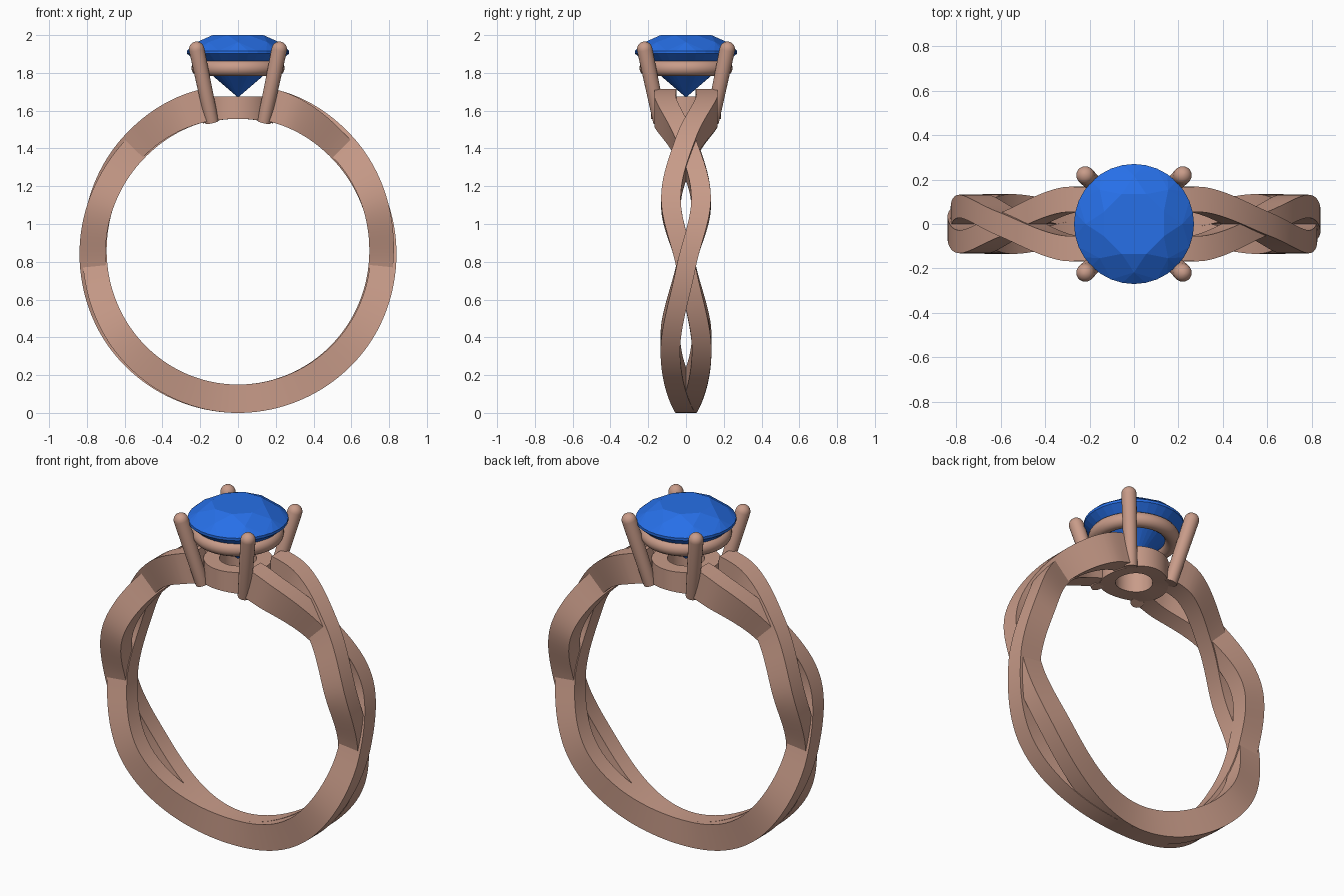
import bpy, bmesh
from math import sin, cos, radians, pi, sqrt
from mathutils import Vector

if "Cube" in bpy.data.objects:
    bpy.data.objects.remove(bpy.data.objects["Cube"])

CZ = 0.85  # centre height of the finger hole


def material(name, col):
    m = bpy.data.materials.new(name)
    m.diffuse_color = (*col, 1)
    m.use_nodes = True
    m.node_tree.nodes["Principled BSDF"].inputs["Base Color"].default_value = m.diffuse_color
    return m


GOLD = material("rose_gold", (0.58, 0.33, 0.25))
BLUE = material("blue_gem", (0.02, 0.16, 0.8))


def finish(bm, name, mat, smooth=True):
    bmesh.ops.recalc_face_normals(bm, faces=bm.faces[:])
    me = bpy.data.meshes.new(name)
    bm.to_mesh(me)
    bm.free()
    ob = bpy.data.objects.new(name, me)
    bpy.context.collection.objects.link(ob)
    me.materials.append(mat)
    if smooth:
        bpy.ops.object.select_all(action='DESELECT')
        ob.select_set(True)
        bpy.context.view_layer.objects.active = ob
        bpy.ops.object.shade_smooth_by_angle(angle=radians(35))
    return ob


def interp(keys, t):
    """Smooth cubic through (t, value) keys, flat at both ends."""
    def slope(i):
        if i == 0 or i == len(keys) - 1:
            return 0
        a, b = keys[i - 1], keys[i + 1]
        return (b[1] - a[1]) / (b[0] - a[0])
    for i in range(len(keys) - 1):
        (t0, v0), (t1, v1) = keys[i], keys[i + 1]
        if t <= t1:
            h = t1 - t0
            u = (t - t0) / h
            return (v0 * (1 + 2 * u) * (1 - u) ** 2 + slope(i) * h * u * (1 - u) ** 2
                    + v1 * u * u * (3 - 2 * u) + slope(i + 1) * h * u * u * (u - 1))
    return keys[-1][1]


def bridge(bm, rings, closed):
    n = len(rings[0])
    pairs = list(zip(rings, rings[1:])) + ([(rings[-1], rings[0])] if closed else [])
    for a, b in pairs:
        for i in range(n):
            bm.faces.new((a[i], a[(i + 1) % n], b[(i + 1) % n], b[i]))


# Two braided band strands; angle is measured from the bottom of the ring
SWAY = [(0, 0.004), (52, 0.083), (84.5, 0), (110, -0.08), (135, 0), (157, 0.105), (168, 0.108)]
LIFT = [(0, 0), (84.5, -0.008), (135, 0.01), (168, 0)]
OUTER = [(0, 0.85), (50, 0.842), (90, 0.832), (135, 0.852), (168, 0.885)]
INNER = [(0, 0.70), (90, 0.698), (168, 0.712)]
HALF = [(0, 0.052), (120, 0.052), (168, 0.057)]


def strand(name, s):
    bm = bmesh.new()
    rings = []
    n, end = 140, 168
    for k in range(n + 1):
        t = -end + 2 * end * k / n
        a = abs(t)
        y = s * interp(SWAY, a)
        lift = s * (1 if t > 0 else -1) * interp(LIFT, a)
        w = interp(HALF, a)
        ri, ro = interp(INNER, a) + 0.4 * lift, interp(OUTER, a) + lift
        r = radians(t)
        rings.append([bm.verts.new((q * sin(r), y + d, CZ - q * cos(r)))
                      for q, d in ((ri, -w), (ro, -w), (ro, w), (ri, w))])
    bridge(bm, rings, False)
    bm.faces.new(rings[0])
    bm.faces.new(rings[-1])
    finish(bm, name, GOLD)


strand("front_strand", -1)
strand("back_strand", 1)

# Setting base: short tube whose underside follows the finger hole
bm = bmesh.new()
rings = []
for k in range(48):
    a = 2 * pi * k / 48
    ring = []
    for r, top in ((0.10, False), (0.10, True), (0.185, True), (0.185, False)):
        x, y = r * cos(a), r * sin(a)
        z = 1.675 if top else CZ + sqrt(0.707 ** 2 - x * x)
        ring.append(bm.verts.new((x, y, z)))
    rings.append(ring)
bridge(bm, rings, True)
finish(bm, "setting_base", GOLD)

# Gallery ring under the stone
bm = bmesh.new()
rings = [[bm.verts.new(((0.205 + 0.042 * cos(b)) * cos(a), (0.205 + 0.042 * cos(b)) * sin(a),
                        1.825 + 0.042 * sin(b)))
          for b in (2 * pi * j / 16 for j in range(16))]
         for a in (2 * pi * k / 48 for k in range(48))]
bridge(bm, rings, True)
finish(bm, "gallery_ring", GOLD)

# Four slanted claws with domed tips
for sx, xn in ((-1, "left"), (1, "right")):
    for sy, yn in ((-1, "front"), (1, "back")):
        lo = Vector((0.138 * sx, 0.138 * sy, 1.54))
        hi = Vector((0.219 * sx, 0.219 * sy, 1.925))
        axis = (hi - lo).normalized()
        q = Vector((0, 0, 1)).rotation_difference(axis)
        prof = [(0.036, lo)] + [(0.041 * cos(e), hi + axis * 0.041 * sin(e))
                                for e in (radians(d) for d in (0, 18, 36, 54, 72, 86))]
        bm = bmesh.new()
        rings = [[bm.verts.new(c + q @ Vector((r * cos(b), r * sin(b), 0)))
                  for b in (2 * pi * j / 20 for j in range(20))] for r, c in prof]
        bridge(bm, rings, False)
        bm.faces.new(rings[0])
        bm.faces.new(rings[-1])
        finish(bm, f"{yn}_{xn}_claw", GOLD)

# Round brilliant stone: facets from the hull of a few point rings
bm = bmesh.new()
for n, r, z, off in ((8, 0.145, 2.0, 0.5), (8, 0.218, 1.963, 0), (32, 0.27, 1.917, 0),
                     (32, 0.27, 1.902, 0), (8, 0.115, 1.768, 0.5)):
    for k in range(n):
        a = 2 * pi * (k + off) / n
        bm.verts.new((r * cos(a), r * sin(a), z))
bm.verts.new((0, 0, 1.67))
bmesh.ops.convex_hull(bm, input=bm.verts[:])
bmesh.ops.dissolve_limit(bm, angle_limit=radians(1), verts=bm.verts[:], edges=bm.edges[:])
finish(bm, "gemstone", BLUE, smooth=False)
